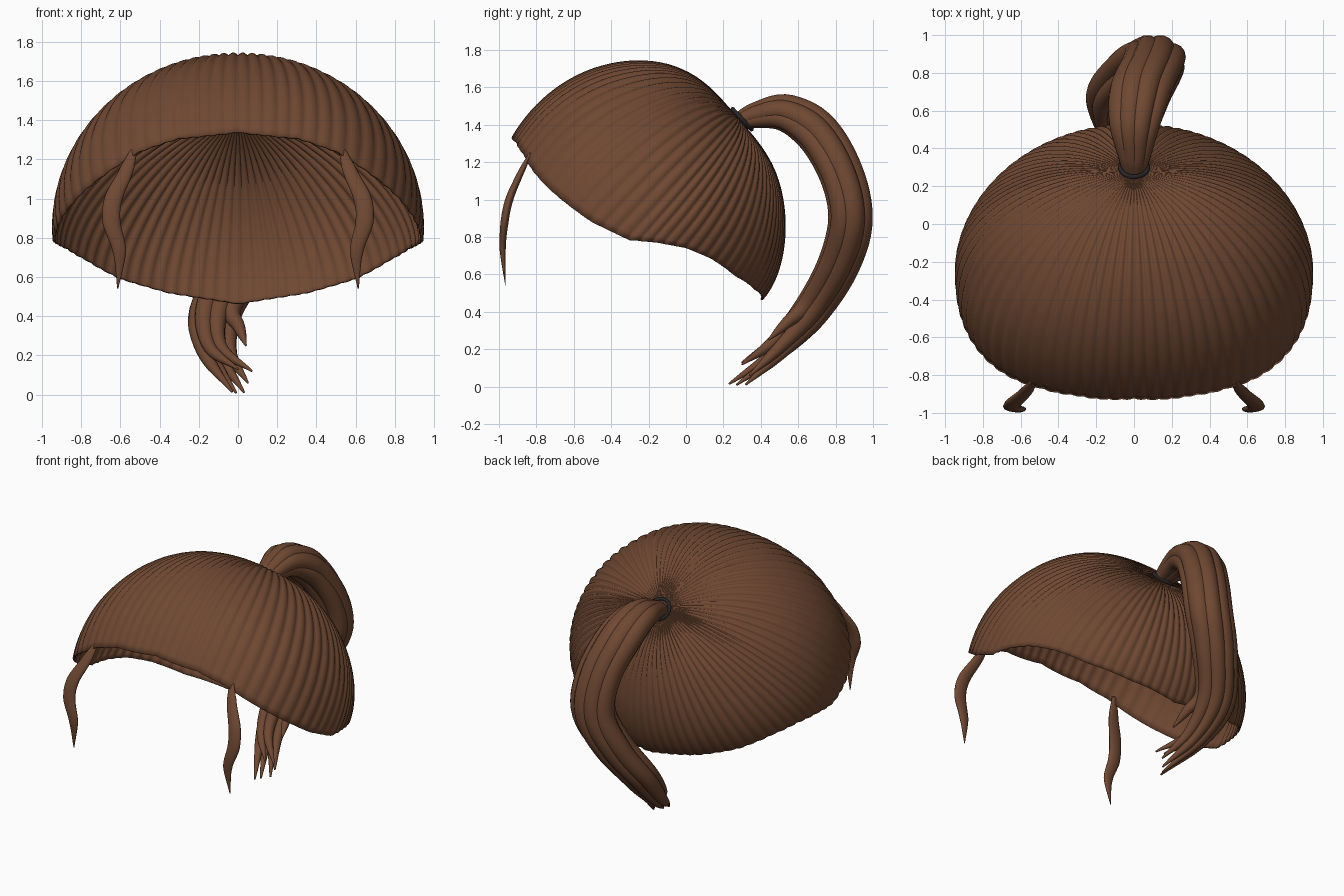
import bpy, bmesh, math
from mathutils import Vector, Matrix

if "Cube" in bpy.data.objects:
    bpy.data.objects.remove(bpy.data.objects["Cube"])


def material(name, col):
    m = bpy.data.materials.new(name)
    m.diffuse_color = (*col, 1)
    m.use_nodes = True
    m.node_tree.nodes["Principled BSDF"].inputs["Base Color"].default_value = m.diffuse_color
    return m


BROWN = material("hair_brown", (0.16, 0.065, 0.032))
DARK = material("tie_dark", (0.02, 0.018, 0.02))


def interp(table, t):
    for (a, va), (b, vb) in zip(table, table[1:]):
        if t <= b:
            return va + (vb - va) * (t - a) / (b - a)
    return table[-1][1]


def finish(name, bm, mat):
    bmesh.ops.recalc_face_normals(bm, faces=bm.faces)
    me = bpy.data.meshes.new(name)
    bm.to_mesh(me)
    bm.free()
    me.materials.append(mat)
    for p in me.polygons:
        p.use_smooth = True
    ob = bpy.data.objects.new(name, me)
    bpy.context.collection.objects.link(ob)
    return ob


def spline(pts, n):
    """Catmull-Rom samples through the points."""
    p = [Vector(q) for q in pts]
    p = [2 * p[0] - p[1]] + p + [2 * p[-1] - p[-2]]
    k = len(p) - 3
    out = []
    for s in range(n + 1):
        u = s / n * k
        i = min(int(u), k - 1)
        u -= i
        a, b, c, d = p[i:i + 4]
        out.append(0.5 * (2 * b + (c - a) * u + (2 * a - 5 * b + 4 * c - d) * u * u
                          + (3 * b - a - 3 * c + d) * u ** 3))
    return out


def strand(name, pts, width, depth, profile, n=40, sides=14):
    """Tapered elliptical tube along a smooth path."""
    path = spline(pts, n)
    bm = bmesh.new()
    rings = []
    for i, c in enumerate(path):
        t = (path[min(i + 1, n)] - path[max(i - 1, 0)]).normalized()
        x = Vector((1, 0, 0))
        side = (x - t * x.dot(t)).normalized()
        out = t.cross(side)
        r = interp(profile, i / n)
        rings.append([bm.verts.new(c + side * math.cos(a) * width * r + out * math.sin(a) * depth * r)
                      for a in (2 * math.pi * k / sides for k in range(sides))])
    for r0, r1 in zip(rings, rings[1:]):
        for k in range(sides):
            j = (k + 1) % sides
            bm.faces.new((r0[k], r0[j], r1[j], r1[k]))
    bm.faces.new(rings[0])
    bm.faces.new(rings[-1])
    return finish(name, bm, BROWN)


# Hair cap: combed ridges running from the tie to a shaped hairline
C = Vector((0, -0.25, 0.85))
RX, RZ = 0.945, 0.89
RIM = [(0, 1.34), (22, 1.30), (35, 1.23), (56, 1.03), (72, .88), (86, .785), (97, .77),
       (109, .74), (121, .68), (136, .58), (155, .50), (180, .44)]


def on_cap(d):
    """Project a direction (normalised space) to the head surface."""
    e = 2.25 if d.y < 0 else 2.0
    h = (abs(d.x) ** e + abs(d.y) ** e) ** (1 / e)
    d = d / math.hypot(h, d.z)
    return Vector((d.x * RX, d.y * (0.81 if d.y < 0 else 0.78), d.z * RZ))


RIDGES, SEG, ROWS = 76, 6, 36
pole = Vector((0, 0.715, 0.70)).normalized()
bm = bmesh.new()
top = bm.verts.new(C + on_cap(pole) * 0.945)
cols = []
for k in range(RIDGES * SEG):
    phi = 2 * math.pi * k / (RIDGES * SEG)
    deg = math.degrees(phi)
    back = max(0, -math.cos(phi))
    z = (interp(RIM, min(deg, 360 - deg)) - C.z) / RZ
    r = math.sqrt(1 - z * z)
    rim = Vector((r * math.sin(phi), -r * math.cos(phi), z))
    ang = pole.angle(rim)
    wave = abs(math.sin(phi * RIDGES / 2)) - 0.6
    col = []
    for j in range(1, ROWS + 1):
        t = j / ROWS
        d = (pole * math.sin((1 - t) * ang) + rim * math.sin(t * ang)) / math.sin(ang)
        s = 1 - 0.055 * math.exp(-(t * ang / 0.35) ** 2) - 0.05 * back * t ** 8
        s += 0.016 * wave * min(1, t * 3) * (1 - 0.5 * t ** 3)
        col.append(bm.verts.new(C + on_cap(d) * s))
    cols.append(col)
for a, b in zip(cols, cols[1:] + cols[:1]):
    bm.faces.new((top, a[0], b[0]))
    for j in range(ROWS - 1):
        bm.faces.new((a[j], a[j + 1], b[j + 1], b[j]))
cap = finish("hair_cap", bm, BROWN)
sol = cap.modifiers.new("thickness", 'SOLIDIFY')
sol.thickness = 0.01
sol.offset = -1

# Hair tie
bm = bmesh.new()
M, N = 40, 10
tilt = Matrix.Translation((0, 0.30, 1.43)) @ Matrix.Rotation(math.radians(-47), 4, 'X')
ring = [[bm.verts.new(tilt @ Vector(((0.073 + 0.012 * math.cos(v)) * math.cos(u),
                                     (0.073 + 0.012 * math.cos(v)) * math.sin(u), 0.012 * math.sin(v))))
         for v in (2 * math.pi * j / N for j in range(N))]
        for u in (2 * math.pi * i / M for i in range(M))]
for i in range(M):
    for j in range(N):
        a, b = ring[i], ring[(i + 1) % M]
        bm.faces.new((a[j], b[j], b[(j + 1) % N], a[(j + 1) % N]))
finish("hair_tie", bm, DARK)

# Ponytail: bundle of strands around one swinging centre path
CENTRE = [(0, .27, 1.41), (0, .37, 1.45), (0, .53, 1.465), (.03, .70, 1.36), (.09, .83, 1.14),
          (.10, .88, .90), (.0, .82, .66), (-.12, .68, .42), (-.11, .50, .22)]
SPREAD = [.3, .45, .8, 1, 1, 1, 1, .9, .7]
TAIL = [(0, .45), (.12, .7), (.3, 1), (.6, 1), (.8, .75), (.93, .4), (1, .08)]
STRANDS = [(-.085, .02, .072, (-.03, .23, .015)), (-.03, .05, .070, (-.01, .27, .01)),
           (.04, .05, .070, (.03, .32, .012)), (.10, .01, .068, (.05, .34, .06)),
           (-.05, -.05, .066, (.00, .30, .13)), (.03, -.055, .066, (.07, .30, .12)),
           (.10, -.045, .062, (.04, .44, .25))]
for n, (a, b, w, tip) in enumerate(STRANDS):
    pts = []
    for i, c in enumerate(CENTRE):
        p0, p1 = Vector(CENTRE[max(i - 1, 0)]), Vector(CENTRE[min(i + 1, 8)])
        t = p1 - p0
        nrm = Vector((0, -t.z, t.y)).normalized()
        pts.append(Vector(c) + SPREAD[i] * (Vector((a, 0, 0)) + nrm * b))
    if tip[2] > 0.2:
        pts[-1] = (pts[-2] + Vector(tip)) / 2
    strand(f"ponytail_strand_{n + 1}", pts + [tip], w, w, TAIL, 56)

# Loose wavy locks framing the face
LOCK = [(.53, -.83, 1.25), (.575, -.89, 1.13), (.635, -.945, 1.0), (.645, -.97, .88),
        (.605, -.98, .73), (.613, -.965, .54)]
LOCKW = [(0, .35), (.15, .75), (.4, 1), (.6, 1), (.8, .75), (1, .06)]
for side, s in (("right", 1), ("left", -1)):
    strand(f"face_lock_{side}", [(s * x, y, z) for x, y, z in LOCK], .046, .022, LOCKW)
